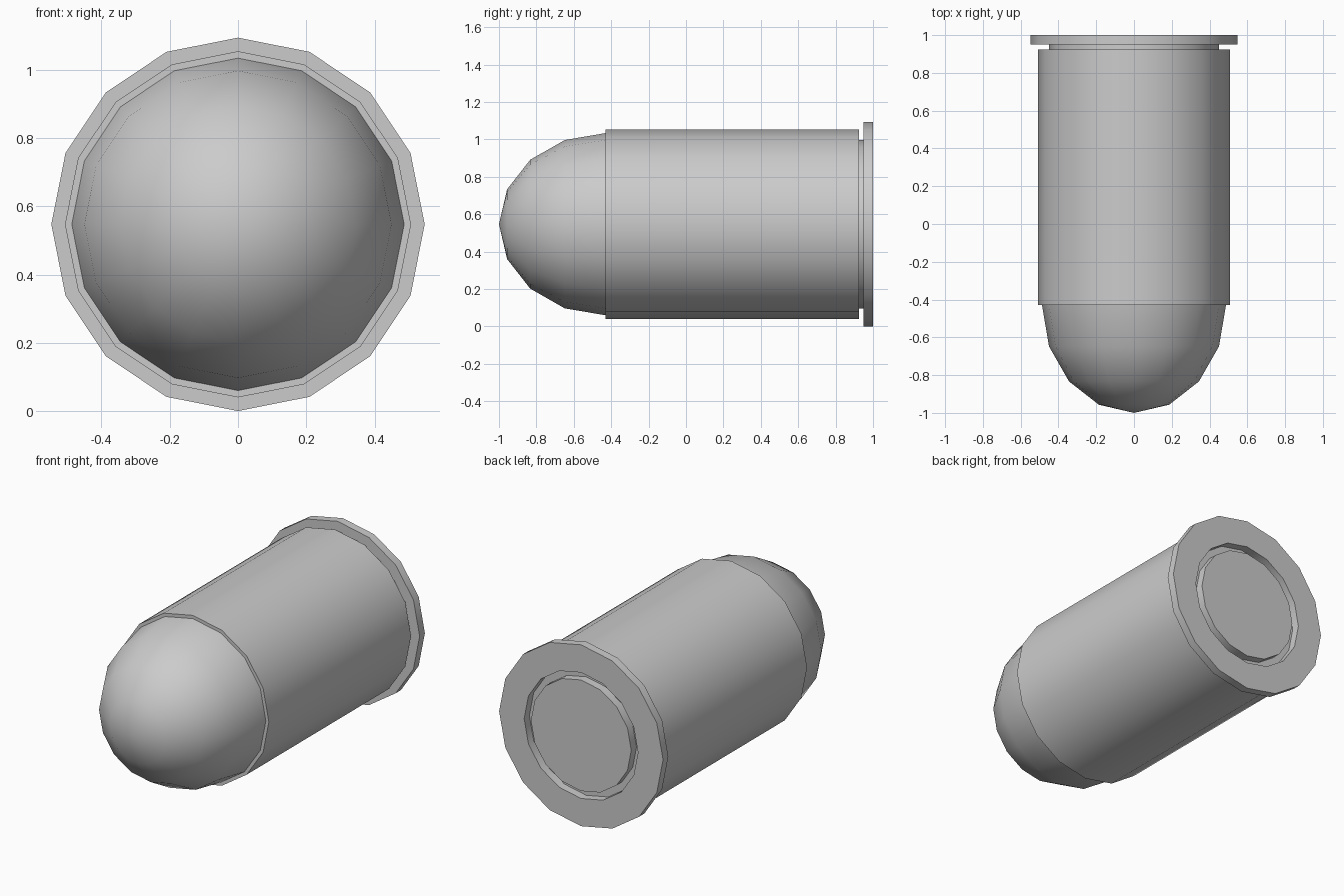
import bpy, bmesh, math

if "Cube" in bpy.data.objects:
    bpy.data.objects.remove(bpy.data.objects["Cube"])

SIDES = 16
CENTRE_Z = 0.547


def lathe(name, profile, closed=False):
    """Revolve (radius, y) points around the horizontal y axis."""
    bm = bmesh.new()
    rings = []
    for r, y in profile:
        if r == 0:
            rings.append([bm.verts.new((0, y, CENTRE_Z))] * SIDES)
        else:
            rings.append([bm.verts.new((r * math.sin(2 * math.pi * i / SIDES), y,
                                        CENTRE_Z + r * math.cos(2 * math.pi * i / SIDES)))
                          for i in range(SIDES)])
    pairs = list(zip(rings, rings[1:]))
    if closed:
        pairs.append((rings[-1], rings[0]))
    for a, b in pairs:
        for i in range(SIDES):
            j = (i + 1) % SIDES
            bm.faces.new(list(dict.fromkeys((a[i], a[j], b[j], b[i]))))
    bmesh.ops.recalc_face_normals(bm, faces=bm.faces)
    mesh = bpy.data.meshes.new(name)
    bm.to_mesh(mesh)
    bm.free()
    ob = bpy.data.objects.new(name, mesh)
    bpy.context.collection.objects.link(ob)
    bpy.ops.object.select_all(action='DESELECT')
    ob.select_set(True)
    bpy.context.view_layer.objects.active = ob
    bpy.ops.object.shade_smooth_by_angle(angle=math.radians(30))
    return ob


# Rounded nose: stretched half sphere seated in the case mouth
dome = [(0.487 * math.sin(math.pi / 8 * k), -0.43 - 0.57 * math.cos(math.pi / 8 * k))
        for k in range(1, 5)]
lathe("nose", [(0, -1.0)] + dome + [(0, -0.43)])

# Case: body, narrow groove, rim and the recess in the rear face
lathe("case", [(0, -0.43), (0.507, -0.43), (0.507, 0.925), (0.45, 0.925),
               (0.45, 0.95), (0.547, 0.95), (0.547, 1.0), (0.38, 1.0),
               (0.38, 0.95), (0, 0.95)])

# Flush cap in the rear recess, leaving a thin ring gap
lathe("rear_cap", [(0, 0.95), (0.335, 0.95), (0.335, 1.0), (0, 1.0)])
